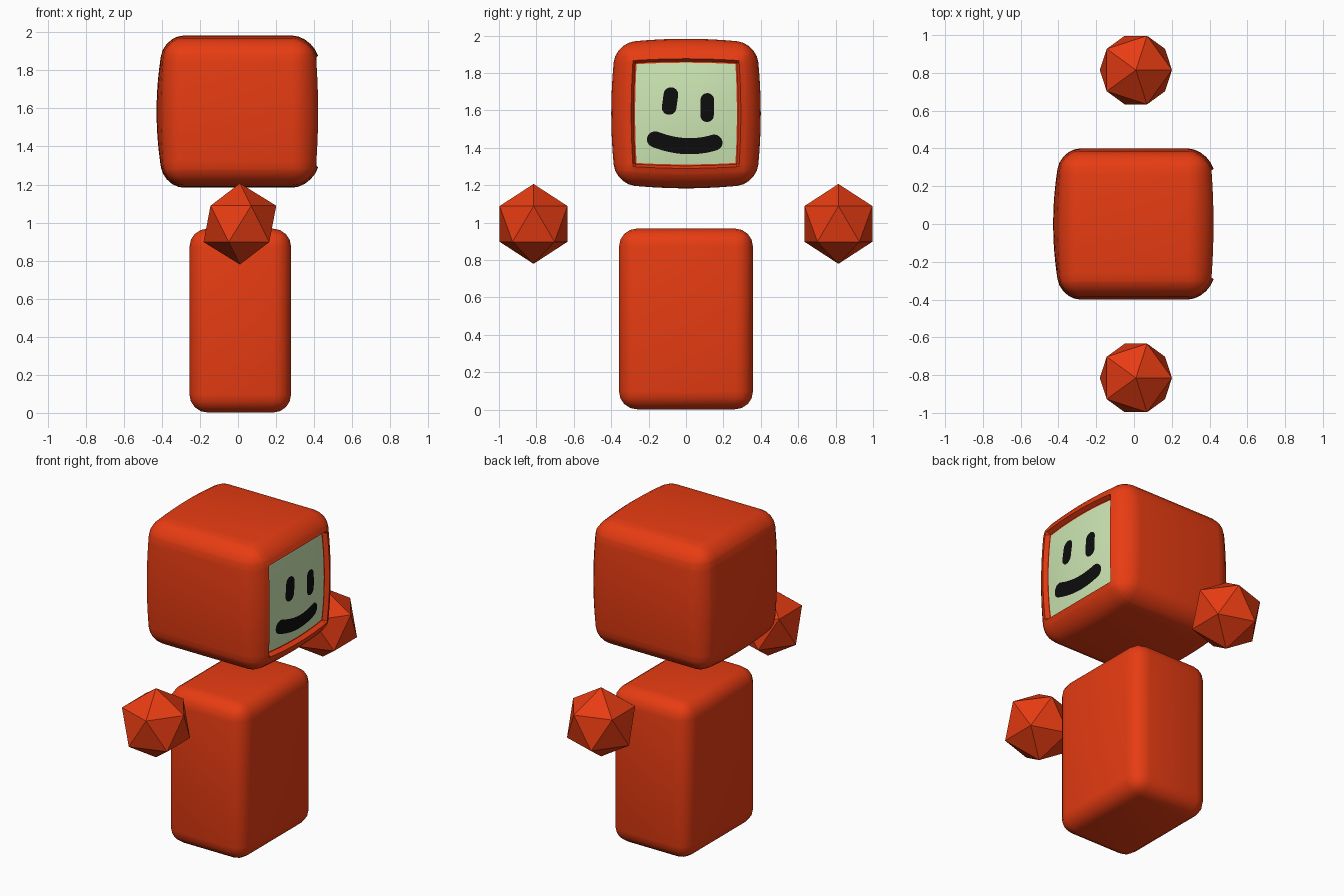
import bpy, bmesh, math
from mathutils import Vector

if "Cube" in bpy.data.objects:
    bpy.data.objects.remove(bpy.data.objects["Cube"])


def material(name, rgb):
    m = bpy.data.materials.new(name)
    m.diffuse_color = (*rgb, 1)
    m.use_nodes = True
    m.node_tree.nodes["Principled BSDF"].inputs["Base Color"].default_value = m.diffuse_color
    return m


RED = material("orange red", (0.8, 0.045, 0.006))
GREEN = material("pale green", (0.66, 0.86, 0.49))
BLACK = material("black", (0.004, 0.004, 0.004))

HX, H, CZ = 0.385, 0.375, 1.583      # head half sizes and centre height
SCREEN, GROOVE, LIP = 0.255, 0.262, 0.30
STEP = 0.012                         # screen recess and lip height


def add_object(name, bm, mats, angle=None):
    mesh = bpy.data.meshes.new(name)
    bm.to_mesh(mesh)
    bm.free()
    for m in mats:
        mesh.materials.append(m)
    ob = bpy.data.objects.new(name, mesh)
    bpy.context.collection.objects.link(ob)
    if angle:
        bpy.ops.object.select_all(action='DESELECT')
        ob.select_set(True)
        bpy.context.view_layer.objects.active = ob
        bpy.ops.object.shade_smooth_by_angle(angle=math.radians(angle))
    return ob


def rounded_box(half, radius, segments):
    bm = bmesh.new()
    bmesh.ops.create_cube(bm, size=2)
    bmesh.ops.scale(bm, vec=half, verts=bm.verts)
    bmesh.ops.bevel(bm, geom=list(bm.edges), offset=radius, segments=segments,
                    profile=0.5, affect='EDGES')
    return bm


def bulge_x(y, z):
    return 0.043 * (1 - (y / H) ** 2) * (1 - (z / H) ** 2)


# Body
bm = rounded_box((0.267, 0.358, 0.483), 0.095, 4)
bmesh.ops.translate(bm, vec=(0.012, 0, 0.485), verts=bm.verts)
add_object("body", bm, [RED], 40)

# Head: rounded cube cut into a grid, then bulged, with a recessed screen
bm = rounded_box((HX, H, H), 0.1, 5)
cuts = [i * SCREEN / 5 for i in range(-5, 6)] + [-LIP, -GROOVE, GROOVE, LIP]
for axis in (Vector((0, 1, 0)), Vector((0, 0, 1))):
    for c in cuts:
        bmesh.ops.bisect_plane(bm, geom=bm.verts[:] + bm.edges[:] + bm.faces[:],
                               plane_co=axis * c, plane_no=axis, dist=1e-5)
for f in bm.faces:
    c = f.calc_center_median()
    if c.x > 0.3 and max(abs(c.y), abs(c.z)) < SCREEN:
        f.material_index = 1
for v in bm.verts:
    x, y, z = v.co
    m = max(abs(y), abs(z))
    dx = bulge_x(y, z) * x / HX
    if x > 0:
        if m < GROOVE + 1e-4:
            dx -= STEP
        else:
            dx += STEP * max(0, 1 - (m - LIP) / (H - LIP))
    v.co = (x + dx,
            y * (1 + 0.066 * (1 - (z / H) ** 2)),
            z * (1 + 0.066 * (1 - (y / H) ** 2)) + CZ)
add_object("head", bm, [RED, GREEN], 30)


# Face marks: thin round-ended strips that follow the curved screen
def face_mark(name, a, b, c, radius, n=28):
    a, b, c = Vector(a), Vector(b), Vector(c)
    bm = bmesh.new()
    rows = []
    for i in range(n + 1):
        t = (1 - math.cos(math.pi * (0.02 + 0.96 * i / n))) / 2
        p = a * (1 - t) ** 2 + b * 2 * t * (1 - t) + c * t * t
        d = ((b - a) * (1 - t) + (c - b) * t).normalized()
        end = min((p - a).length, (p - c).length)
        w = radius * math.sqrt(1 - (max(0, radius - end) / radius) ** 2)
        row = []
        for s in (-1, 0, 1):
            y, z = p.x - d.y * w * s, p.y + d.x * w * s
            x = HX + bulge_x(y / 1.05, (z - CZ) / 1.05) - STEP + 0.004
            row.append(bm.verts.new((x, y, z)))
        rows.append(row)
    for r, q in zip(rows, rows[1:]):
        for k in (0, 1):
            bm.faces.new((r[k], q[k], q[k + 1], r[k + 1]))
    add_object(name, bm, [BLACK], 40)


face_mark("left_eye", (-0.095, 1.577), (-0.086, 1.65), (-0.075, 1.723), 0.039)
face_mark("right_eye", (0.112, 1.538), (0.113, 1.615), (0.115, 1.692), 0.036)
face_mark("mouth", (-0.205, 1.462), (0, 1.366), (0.192, 1.442), 0.043)

# Hands: faceted floating balls, one on each side
for side, name in ((-1, "front_hand"), (1, "back_hand")):
    bm = bmesh.new()
    bmesh.ops.create_icosphere(bm, subdivisions=1, radius=0.2135)
    bmesh.ops.translate(bm, vec=(0.01, side * 0.815, 0.993), verts=bm.verts)
    add_object(name, bm, [RED])
